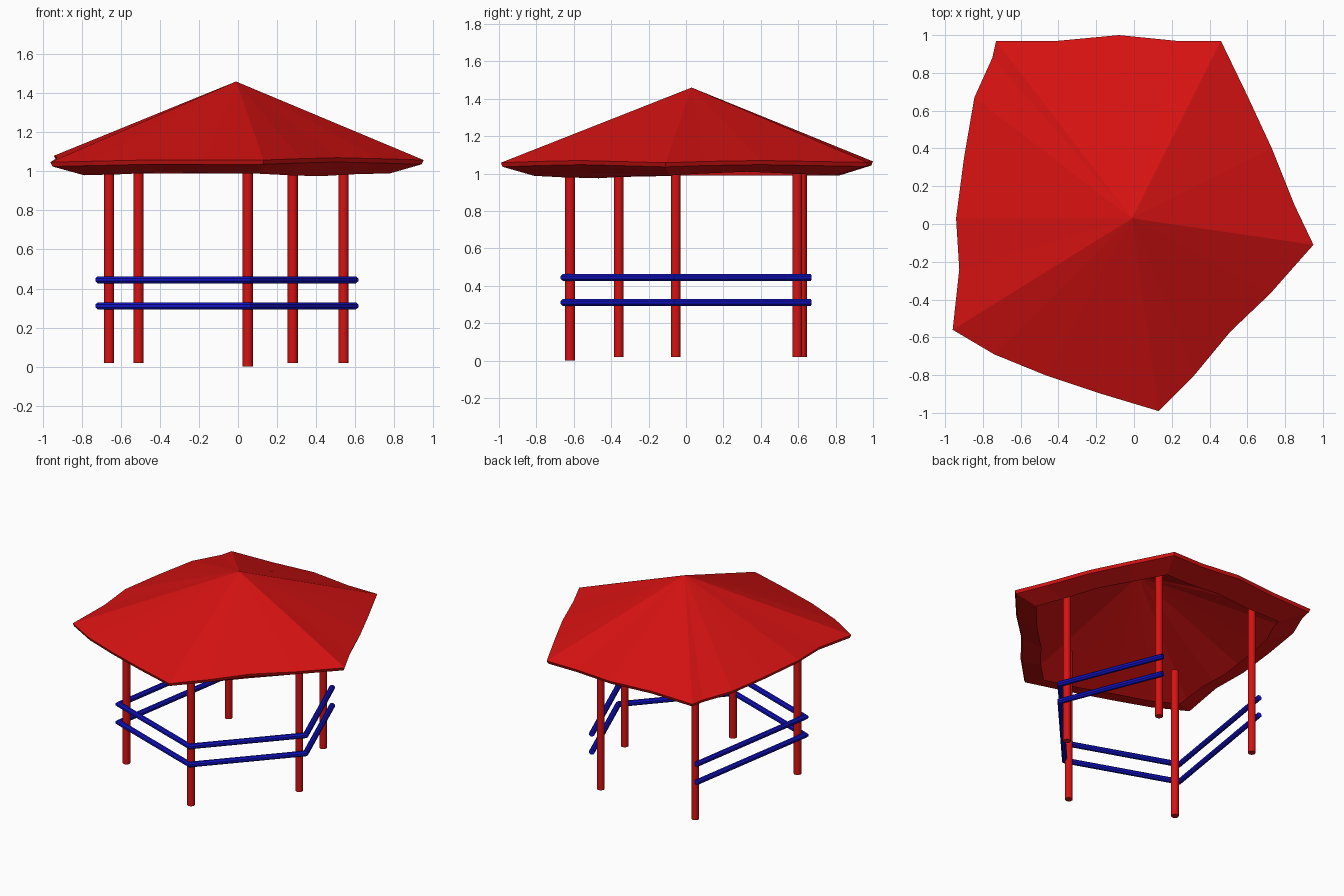
import bpy, bmesh, math
from mathutils import Vector

if "Cube" in bpy.data.objects:
    bpy.data.objects.remove(bpy.data.objects["Cube"])


def material(name, rgb):
    m = bpy.data.materials.new(name)
    m.diffuse_color = (*rgb, 1)
    m.use_nodes = True
    m.node_tree.nodes["Principled BSDF"].inputs["Base Color"].default_value = m.diffuse_color
    return m


RED = material("red paint", (0.68, 0.006, 0.006))
BLUE = material("blue paint", (0.006, 0.006, 0.55))


def make_object(name, bm, mat):
    me = bpy.data.meshes.new(name)
    bm.to_mesh(me)
    bm.free()
    me.materials.append(mat)
    ob = bpy.data.objects.new(name, me)
    bpy.context.collection.objects.link(ob)
    return ob


# Round posts
posts = {
    "front_post": (0.05, -0.62, 0.0),
    "right_post": (0.54, -0.055, 0.02),
    "back_right_post": (0.28, 0.595, 0.02),
    "back_left_post": (-0.51, 0.62, 0.02),
    "left_post": (-0.66, -0.36, 0.02),
}
for name, (x, y, z0) in posts.items():
    bpy.ops.mesh.primitive_cylinder_add(
        vertices=16, radius=0.026, depth=1.14 - z0, location=(x, y, (1.14 + z0) / 2))
    ob = bpy.context.object
    ob.name = name
    ob.data.materials.append(RED)
    bpy.ops.object.shade_smooth_by_angle(angle=math.radians(40))

# Two mitred rails running round four sides, open at the back
path = [(0.305, 0.665), (0.595, -0.06), (0.06, -0.65), (-0.71, -0.375), (-0.545, 0.655)]
path = [Vector(p) for p in path]


def rail(name, z):
    bm = bmesh.new()
    rings = []
    n, r = 8, 0.0195
    for i, p in enumerate(path):
        a = (p - path[i - 1]).normalized() if i else None
        b = (path[i + 1] - p).normalized() if i < len(path) - 1 else None
        a, b = a or b, b or a
        side = Vector((-a.y, a.x)) + Vector((-b.y, b.x))
        side = side * (2 / side.length_squared)      # mitre length
        ring = []
        for k in range(n):
            t = 2 * math.pi * (k + 0.5) / n
            q = p + side * r * math.cos(t)
            ring.append(bm.verts.new((q.x, q.y, z + r * math.sin(t))))
        rings.append(ring)
    for lo, hi in zip(rings, rings[1:]):
        for k in range(n):
            bm.faces.new((lo[k], lo[(k + 1) % n], hi[(k + 1) % n], hi[k]))
    bm.faces.new(rings[0])
    bm.faces.new(rings[-1])
    bmesh.ops.recalc_face_normals(bm, faces=bm.faces[:])
    make_object(name, bm, BLUE)


rail("lower_rail", 0.311)
rail("upper_rail", 0.445)

# Five-sided wavy roof: x, y and height of the eave, then height of the flap below
eave = [
    (0.46, 0.97, 1.06, 0.99), (0.60, 0.68, 1.065, 1.0), (0.73, 0.40, 1.07, 1.01),
    (0.85, 0.10, 1.065, 1.0), (0.95, -0.11, 1.058, 0.99), (0.72, -0.37, 1.065, 0.985),
    (0.51, -0.57, 1.07, 0.975), (0.32, -0.80, 1.065, 0.98), (0.13, -0.99, 1.058, 0.988),
    (-0.17, -0.90, 1.058, 0.99), (-0.47, -0.80, 1.058, 0.995), (-0.74, -0.69, 1.052, 0.985),
    (-0.96, -0.56, 1.047, 0.98), (-0.925, -0.24, 1.07, 0.985), (-0.942, 0.03, 1.08, 0.99),
    (-0.90, 0.35, 1.075, 0.99), (-0.845, 0.67, 1.07, 0.99), (-0.75, 0.88, 1.06, 0.99),
    (-0.73, 0.97, 1.058, 0.99), (-0.40, 0.97, 1.065, 0.99), (-0.08, 1.0, 1.065, 0.99),
    (0.22, 0.97, 1.06, 0.99),
]
bm = bmesh.new()
apex = bm.verts.new((-0.01, 0.03, 1.46))
top = [bm.verts.new((x, y, z)) for x, y, z, f in eave]
lip = [bm.verts.new((x * 0.99, y * 0.99, z - 0.022)) for x, y, z, f in eave]
flap = [bm.verts.new((x * 0.82, y * 0.82, f)) for x, y, z, f in eave]
n = len(eave)
for i in range(n):
    j = (i + 1) % n
    bm.faces.new((apex, top[j], top[i]))
    bm.faces.new((top[i], top[j], lip[j], lip[i]))
    bm.faces.new((lip[i], lip[j], flap[j], flap[i]))
bmesh.ops.recalc_face_normals(bm, faces=bm.faces[:])
if apex.link_faces[0].normal.z < 0:
    bmesh.ops.reverse_faces(bm, faces=bm.faces[:])
make_object("roof", bm, RED)
